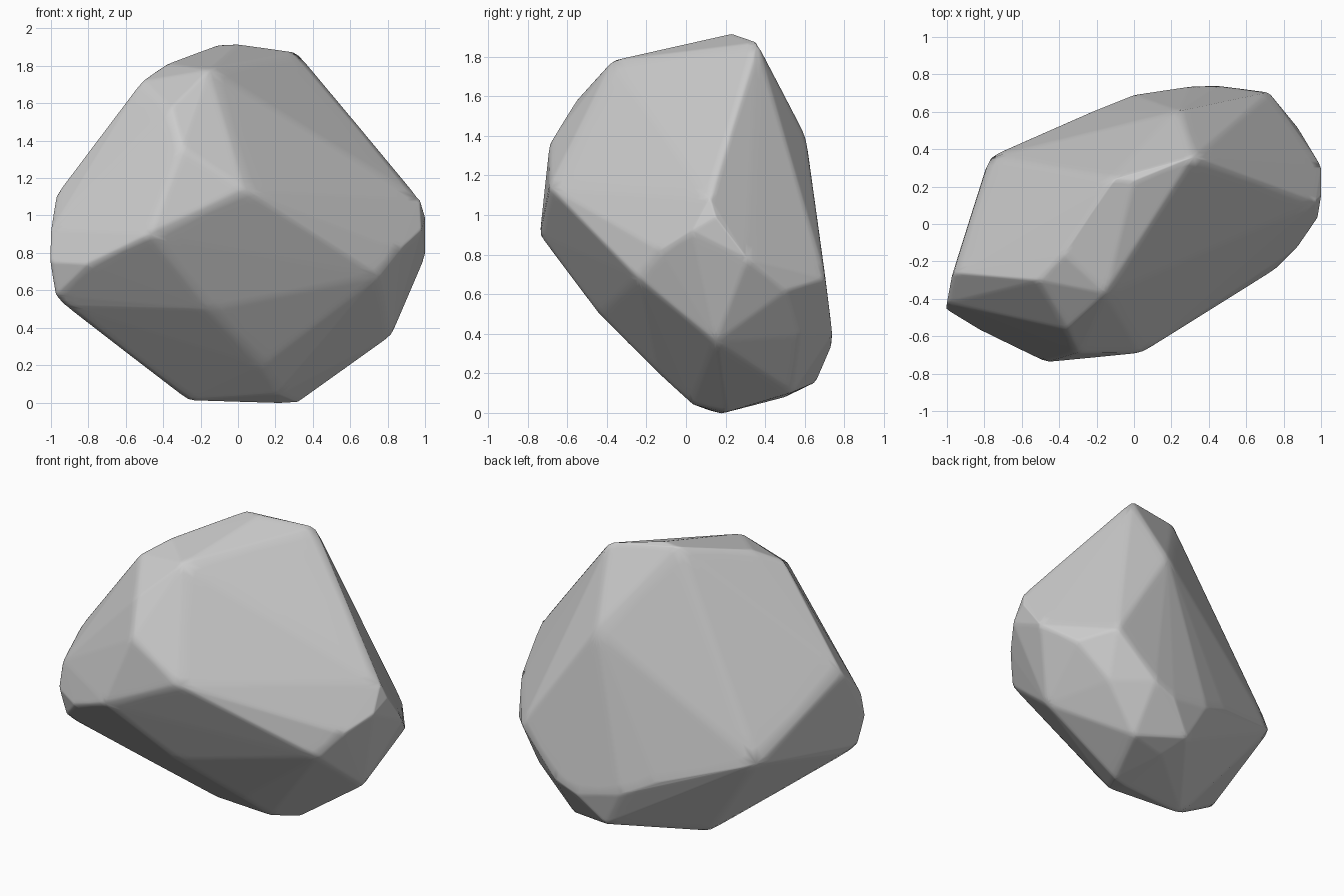
import bpy, bmesh

if "Cube" in bpy.data.objects:
    bpy.data.objects.remove(bpy.data.objects["Cube"])

# Key corners of the boulder, grouped by region
crown = [(-.11, .24, 1.91), (.0, .23, 1.915), (.32, .36, 1.87), (-.38, -.16, 1.81),
         (-.15, -.37, 1.78), (-.51, -.30, 1.72)]
front = [(-.36, -.56, 1.57), (-.30, -.69, 1.36), (-.47, -.74, .90), (.04, -.69, 1.14),
         (-.15, -.44, .50), (.13, -.14, .20), (-.80, -.58, .74), (.76, -.24, .68)]
left = [(-.97, -.26, 1.11), (-1.0, -.42, .92), (-1.005, -.455, .75), (-.975, -.42, .57),
        (-.775, .357, .68), (-.93, -.38, .52)]
right = [(.97, .12, 1.09), (1.0, .15, .99), (.98, .03, .92), (.87, -.13, .82),
         (1.0, .31, .78), (.88, .51, .62), (.82, .15, .36), (.68, .58, .39),
         (.72, .705, .68)]
back = [(.24, .605, 1.40), (.45, .74, .40), (.30, .735, .34), (0, .69, .40),
        (.13, .655, .155), (-.2, .61, .50)]
base = [(.32, .20, .003), (.22, .18, -.003), (-.27, .12, .012), (.22, .03, .045),
        (.20, .50, .08), (.45, .54, .105)]

# Wrap the corners in a tight convex skin
bm = bmesh.new()
for co in crown + front + left + right + back + base:
    bm.verts.new(co)
hull = bmesh.ops.convex_hull(bm, input=bm.verts[:])
loose = {g for g in hull["geom_interior"] + hull["geom_unused"]
         if isinstance(g, bmesh.types.BMVert)}
bmesh.ops.delete(bm, geom=list(loose), context='VERTS')
bmesh.ops.recalc_face_normals(bm, faces=bm.faces[:])
mesh = bpy.data.meshes.new("boulder")
bm.to_mesh(mesh)
bm.free()
boulder = bpy.data.objects.new("boulder", mesh)
bpy.context.collection.objects.link(boulder)
for p in mesh.polygons:
    p.use_smooth = True

# Refine the skin and wear the edges down slightly
sub = boulder.modifiers.new("refine", 'SUBSURF')
sub.subdivision_type = 'SIMPLE'
sub.levels = sub.render_levels = 4
worn = boulder.modifiers.new("worn_edges", 'SMOOTH')
worn.factor = 0.5
worn.iterations = 2
